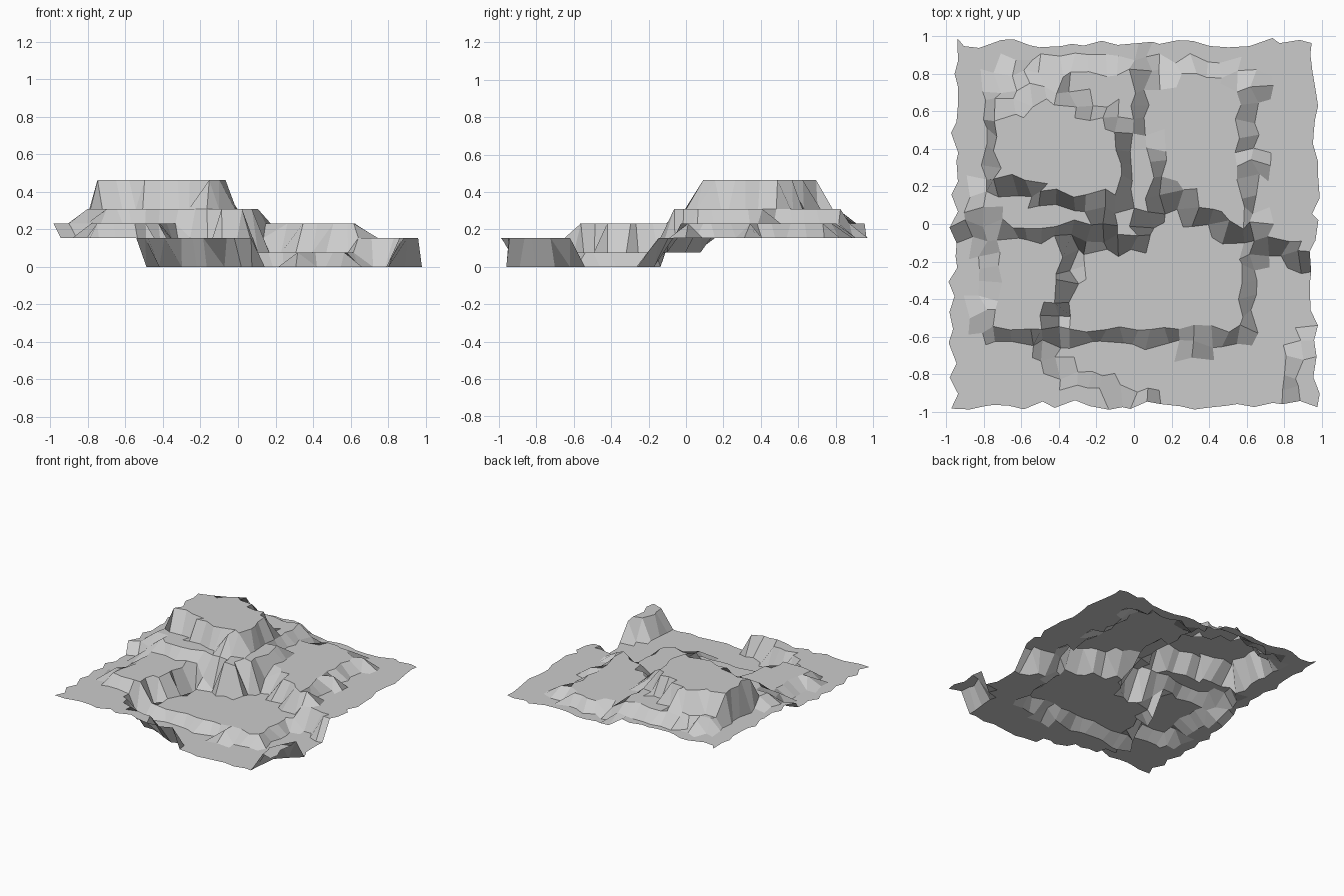
import bpy, bmesh, random

if "Cube" in bpy.data.objects:
    bpy.data.objects.remove(bpy.data.objects["Cube"])

random.seed(7)
CELLS = 24      # grid squares per side
HALF = 0.965    # half width before edge wobble
STEP = 0.0772   # height of one terrace level
BASE = 2        # level of the open ground


def box(x1, x2, y1, y2):
    return [(x1, y1), (x2, y1), (x2, y2), (x1, y2)]


# Terrace outlines, painted in order over the ground
hollow = [(-.52, -.62), (-.4, -.8), (.08, -.95), (.82, -.95), (.92, -.58),
          (1.1, -.56), (1.1, -.2), (.65, -.14), (-.28, -.1)]
front_edge_gap = box(.08, .8, -1.1, -.9)
front_left_plateau = [(-.8, -.58), (-.44, -.58), (-.3, -.1), (-.1, 0), (-.8, 0)]
front_right_plateau = [(-.42, -.58), (.2, -.6), (.4, -.66), (.6, -.58), (.62, -.1),
                       (.16, .19), (.07, -.08), (-.28, -.1)]
back_right_plateau = [(0, .82), (.64, .81), (.62, -.1), (.16, .19), (0, .19)]
back_left_ground = box(-1.1, .02, -.05, 1.1)
back_left_shelf = [(-.78, .8), (0, .85), (.05, .45), (.13, .42), (.08, -.1),
                   (-.3, -.05), (-.8, -.03), (-.85, .17), (-.77, .25)]
summit = [(-.75, .55), (-.75, .21), (-.3, .07), (-.1, .07), (-.02, .5),
          (-.38, .7), (-.55, .74)]
TERRACES = [(0, hollow), (0, front_edge_gap), (3, front_left_plateau),
            (1, front_right_plateau), (3, back_right_plateau),
            (3, back_left_ground), (4, back_left_shelf), (6, summit)]


def inside(x, y, outline):
    hit = False
    for (x1, y1), (x2, y2) in zip(outline, outline[1:] + outline[:1]):
        if (y1 > y) != (y2 > y) and x < (x2 - x1) * (y - y1) / (y2 - y1) + x1:
            hit = not hit
    return hit


def level(x, y):
    result = BASE
    for height, outline in TERRACES:
        if inside(x, y, outline):
            result = height
    return result


# Wobbly grid lifted to terrace levels
bm = bmesh.new()
grid = []
for j in range(CELLS + 1):
    row = []
    for i in range(CELLS + 1):
        x = (2 * i / CELLS - 1) * HALF + random.uniform(-.028, .028)
        y = (2 * j / CELLS - 1) * HALF + random.uniform(-.028, .028)
        row.append(bm.verts.new((x, y, level(x, y) * STEP)))
    grid.append(row)
for j in range(CELLS):
    for i in range(CELLS):
        bm.faces.new((grid[j][i], grid[j][i + 1], grid[j + 1][i + 1], grid[j + 1][i]))

mesh = bpy.data.meshes.new("terraced_terrain")
bm.to_mesh(mesh)
bm.free()
bpy.context.collection.objects.link(bpy.data.objects.new("terraced_terrain", mesh))
